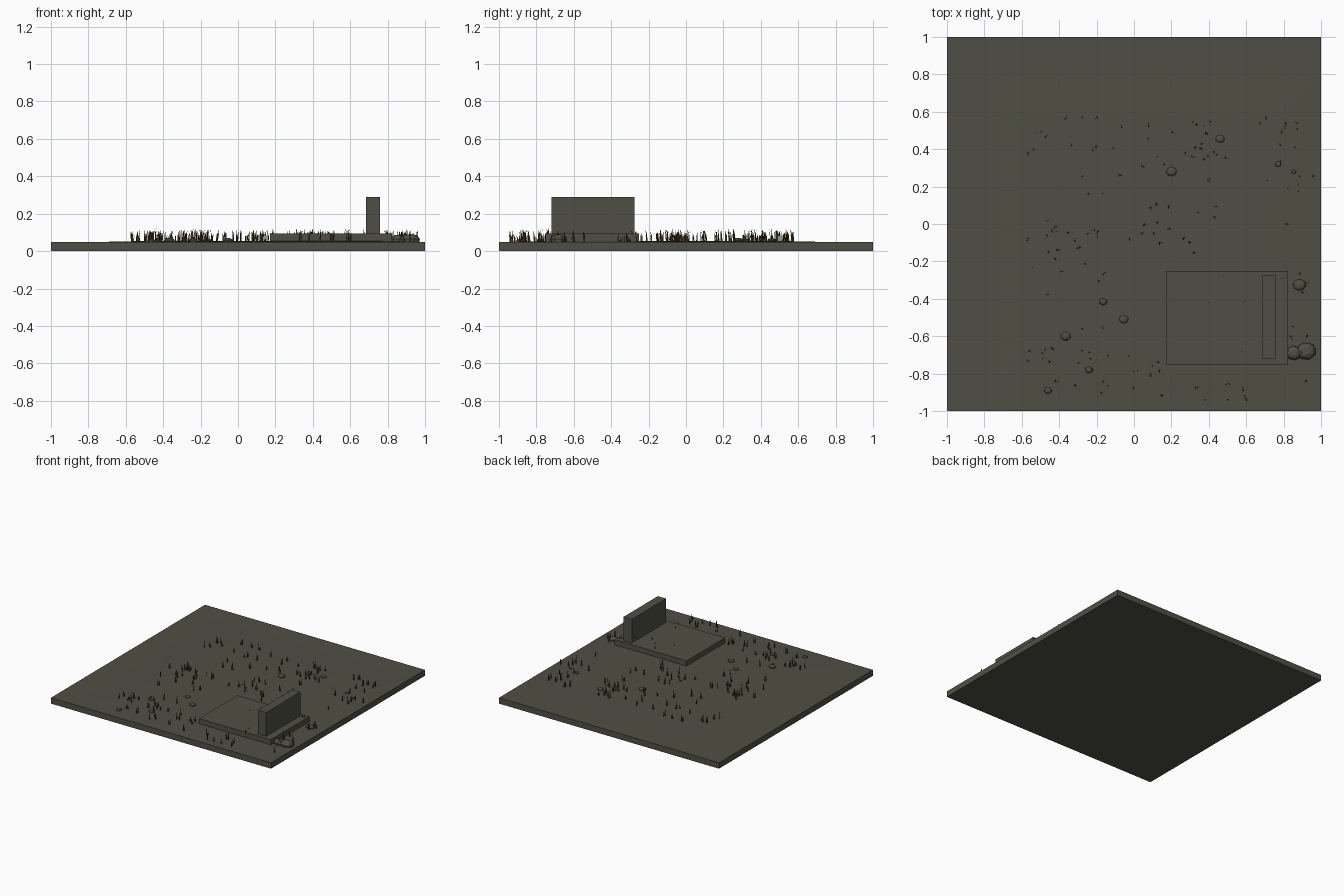
import bpy, bmesh, math, random
from mathutils import Vector

if "Cube" in bpy.data.objects:
    bpy.data.objects.remove(bpy.data.objects["Cube"])

random.seed(7)


def material(name, colour):
    m = bpy.data.materials.new(name)
    m.diffuse_color = (*colour, 1)
    m.use_nodes = True
    m.node_tree.nodes["Principled BSDF"].inputs["Base Color"].default_value = m.diffuse_color
    return m


STONE = material("grey_olive_stone", (0.080, 0.078, 0.058))
STRAW = material("dry_grass_brown", (0.115, 0.068, 0.018))
DARK = material("dark_grass", (0.035, 0.027, 0.012))


def finish(name, bm, *mats):
    me = bpy.data.meshes.new(name)
    bm.to_mesh(me)
    bm.free()
    ob = bpy.data.objects.new(name, me)
    bpy.context.collection.objects.link(ob)
    for m in mats:
        me.materials.append(m)
    return ob


def box(name, lo, hi):
    bm = bmesh.new()
    bmesh.ops.create_cube(bm, size=1)
    for v in bm.verts:
        v.co = Vector([lo[i] if v.co[i] < 0 else hi[i] for i in range(3)])
    return finish(name, bm, STONE)


def ground_height(x, y):
    # very gentle rise away from the left and back edges
    t = min(1, max(0, min(x + 0.8, 0.8 - y, 1 - x, y + 1) / 0.25))
    return 0.048 + 0.005 * t * t * (3 - 2 * t)


# Ground slab with a subtly raised top
bm = bmesh.new()
bmesh.ops.create_grid(bm, x_segments=40, y_segments=40, size=1)
rim = [e for e in bm.edges if e.is_boundary]
for v in bm.verts:
    v.co.z = ground_height(v.co.x, v.co.y)
walls = bmesh.ops.extrude_edge_only(bm, edges=rim)["geom"]
for v in [g for g in walls if isinstance(g, bmesh.types.BMVert)]:
    v.co.z = 0
bmesh.ops.holes_fill(bm, edges=[e for e in bm.edges if e.is_boundary], sides=0)
bmesh.ops.recalc_face_normals(bm, faces=bm.faces)
ground = finish("ground_slab", bm, STONE)
for p in ground.data.polygons:
    p.use_smooth = p.normal.z > 0.9

# Raised platform and upright slab
box("platform", (0.17, -0.75, 0.03), (0.823, -0.25, 0.095))
box("upright_slab", (0.685, -0.72, 0.09), (0.76, -0.275, 0.29))

# Rocks: low faceted domes (x, y, radius, height)
ROCKS = [(0.92, -0.68, 0.055, 0.04), (0.855, -0.69, 0.045, 0.034),
         (0.885, -0.325, 0.036, 0.022), (0.20, 0.28, 0.029, 0.018),
         (0.46, 0.455, 0.025, 0.015), (0.77, 0.32, 0.017, 0.012),
         (0.855, 0.28, 0.013, 0.010), (-0.165, -0.415, 0.022, 0.015),
         (-0.055, -0.51, 0.026, 0.016), (-0.365, -0.60, 0.028, 0.017),
         (-0.24, -0.78, 0.021, 0.014), (-0.46, -0.89, 0.021, 0.014)]
for x, y, r, h in ROCKS:
    bm = bmesh.new()
    spin = random.uniform(0, 1)
    rings = []
    for scale, z in ((0.9, -0.01), (1.0, 0.4 * h), (0.75, 0.8 * h), (0.4, h)):
        rings.append([bm.verts.new((
            x + r * scale * math.cos(spin + k * math.tau / 8),
            y + r * scale * 0.85 * math.sin(spin + k * math.tau / 8),
            ground_height(x, y) + z)) for k in range(8)])
    for a, b in zip(rings, rings[1:]):
        for k in range(8):
            bm.faces.new((a[k], a[(k + 1) % 8], b[(k + 1) % 8], b[k]))
    bm.faces.new(rings[-1])
    finish("rock", bm, STONE)

# Dry grass: patches (x, y, spread, tufts) of thin, nearly upright blades
PATCHES = [(-0.27, -0.12, 0.10, 16), (-0.14, 0.40, 0.13, 14), (0.34, 0.32, 0.12, 14),
           (0.40, 0.50, 0.05, 8), (0.78, 0.50, 0.07, 9), (0.80, 0.12, 0.09, 8),
           (-0.22, -0.71, 0.10, 16), (-0.48, -0.69, 0.06, 8), (-0.42, -0.18, 0.09, 9),
           (0.55, -0.83, 0.12, 12), (0.03, -0.82, 0.07, 7), (0.18, 0.05, 0.15, 14),
           (-0.50, 0.45, 0.06, 5), (0.90, -0.70, 0.05, 7), (0.45, -0.45, 0.12, 7),
           (0.90, -0.30, 0.05, 5)]
bm = bmesh.new()
for px, py, spread, count in PATCHES:
    for _ in range(count):
        x = min(0.96, max(-0.57, random.gauss(px, spread)))
        y = min(0.57, max(-0.94, random.gauss(py, spread)))
        for blade in range(3):
            bx, by = x + random.uniform(-0.006, 0.006), y + random.uniform(-0.006, 0.006)
            a = random.uniform(0, math.tau)
            h = random.uniform(0.035, 0.072)
            side = Vector((math.cos(a), math.sin(a), 0)) * 0.0035
            lean = Vector((random.uniform(-0.004, 0.010), random.uniform(-0.010, 0.004), 0))
            root = Vector((bx, by, ground_height(bx, by) - 0.003))
            mid = root + lean * 0.4 + Vector((0, 0, h * 0.6))
            tip = root + lean + Vector((0, 0, h))
            v = [bm.verts.new(c) for c in (root - side, root + side, mid + side * 0.8,
                                           mid - side * 0.8, tip)]
            for f in (bm.faces.new(v[:4]), bm.faces.new((v[3], v[2], v[4]))):
                f.material_index = 1 if blade == 2 else 0
finish("dry_grass", bm, STRAW, DARK)
